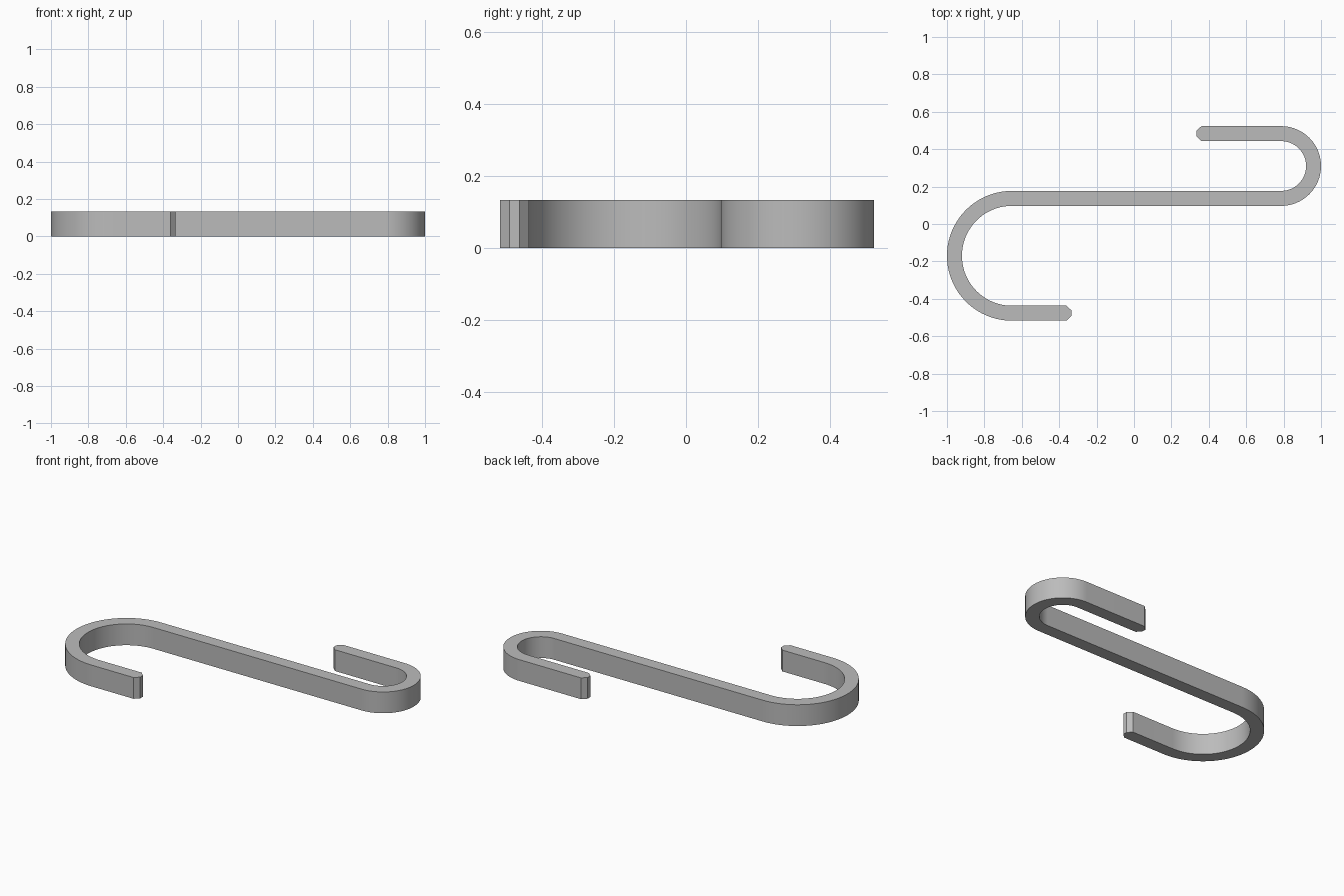
import bpy, bmesh, math
from mathutils import Vector

cube = bpy.data.objects.get("Cube")
if cube:
    bpy.data.objects.remove(cube, do_unlink=True)

HEIGHT = 0.133
HALF = 0.04       # half the bar thickness
TIP = 0.0135      # half thickness at the blunt tip
CHAMFER = 0.027
STEPS = 40

# Stations along the bar: centre, sideways normal, half thickness
stations = []


def add_station(x, y, angle, half=HALF):
    normal = Vector((math.cos(angle), math.sin(angle)))
    stations.append((Vector((x, y)), normal, half))


def add_bend(cx, cy, radius, start, end, side):
    """Half-circle bend; side keeps the normals continuous along the bar."""
    for i in range(STEPS + 1):
        a = start + (end - start) * i / STEPS
        normal = Vector((math.cos(a), math.sin(a)))
        stations.append((Vector((cx, cy)) + normal * radius, normal * side, HALF))


UP, DOWN = math.pi / 2, -math.pi / 2
BIG, SMALL = 0.307, 0.173
big_y, small_y = -0.17, 0.31

# Lower tip, large bend, straight shank, small bend, upper tip
add_station(-0.333, big_y - BIG, DOWN, TIP)
add_station(-0.333 - CHAMFER, big_y - BIG, DOWN)
add_bend(-0.653, big_y, BIG, -UP, -3 * UP, 1)
add_bend(0.787, small_y, SMALL, DOWN, UP, -1)
add_station(0.333 + CHAMFER, small_y + SMALL, DOWN)
add_station(0.333, small_y + SMALL, DOWN, TIP)

# Sweep a rectangular section along the stations
bm = bmesh.new()
rings = []
for centre, normal, half in stations:
    ring = []
    for side, z in ((-1, 0), (1, 0), (1, HEIGHT), (-1, HEIGHT)):
        p = centre + normal * half * side
        ring.append(bm.verts.new((p.x, p.y, z)))
    rings.append(ring)
for a, b in zip(rings, rings[1:]):
    for k in range(4):
        n = (k + 1) % 4
        bm.faces.new((a[k], a[n], b[n], b[k]))
bm.faces.new(rings[0])
bm.faces.new(rings[-1])
bmesh.ops.recalc_face_normals(bm, faces=bm.faces[:])

mesh = bpy.data.meshes.new("s_hook")
bm.to_mesh(mesh)
bm.free()
hook = bpy.data.objects.new("s_hook", mesh)
bpy.context.collection.objects.link(hook)

# Plain grey material
grey = bpy.data.materials.new("plain_grey")
grey.use_nodes = True
colour = (0.5, 0.5, 0.5, 1)
grey.diffuse_color = colour
grey.node_tree.nodes["Principled BSDF"].inputs["Base Color"].default_value = colour
mesh.materials.append(grey)

# Smooth bends with crisp edges
bpy.ops.object.select_all(action="DESELECT")
hook.select_set(True)
bpy.context.view_layer.objects.active = hook
bpy.ops.object.shade_smooth_by_angle(angle=math.radians(30))
